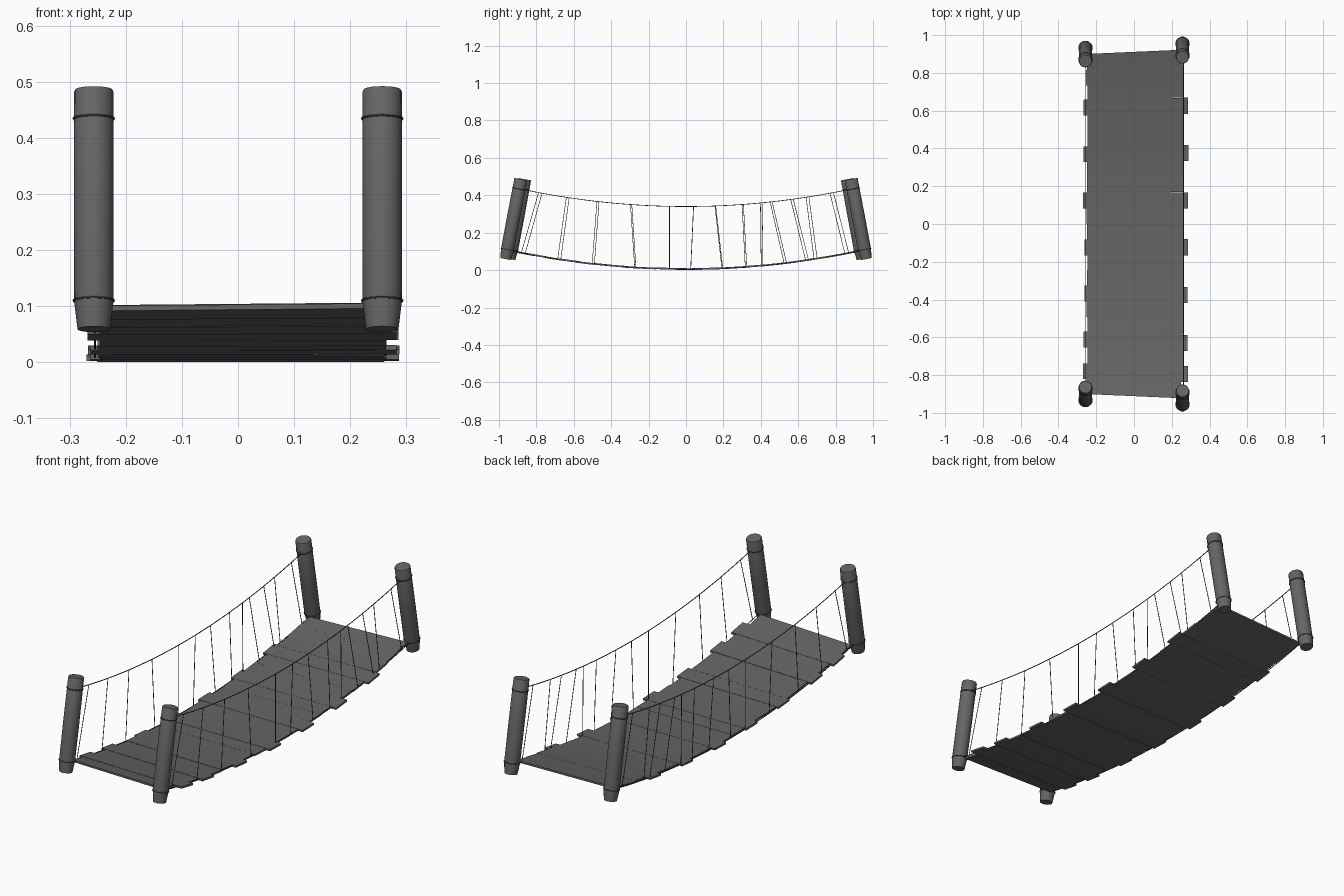
import bpy, bmesh, math, random
from mathutils import Vector

random.seed(4)
if "Cube" in bpy.data.objects:
    bpy.data.objects.remove(bpy.data.objects["Cube"])


def material(name, grey):
    mat = bpy.data.materials.new(name)
    mat.use_nodes = True
    colour = (grey, grey, grey, 1)
    mat.diffuse_color = colour
    mat.node_tree.nodes["Principled BSDF"].inputs["Base Color"].default_value = colour
    return mat


WOOD = material("grey wood", 0.13)
ROPE = material("dark rope", 0.06)


def finish(name, bm, mat, smooth=False):
    bmesh.ops.recalc_face_normals(bm, faces=bm.faces)
    mesh = bpy.data.meshes.new(name)
    bm.to_mesh(mesh)
    bm.free()
    mesh.materials.append(mat)
    obj = bpy.data.objects.new(name, mesh)
    bpy.context.collection.objects.link(obj)
    if smooth:
        bpy.ops.object.select_all(action='DESELECT')
        obj.select_set(True)
        bpy.context.view_layer.objects.active = obj
        bpy.ops.object.shade_smooth_by_angle(angle=math.radians(35))
    return obj


def lathe(bm, base, axis, profile, sides, closed=False):
    """Sweep (radius, distance along axis) pairs around an axis."""
    turn = axis.to_track_quat('Z', 'Y')
    rings = []
    for r, h in profile:
        rings.append([bm.verts.new(base + turn @ Vector((
            r * math.cos(math.tau * i / sides), r * math.sin(math.tau * i / sides), h)))
            for i in range(sides)])
    pairs = list(zip(rings, rings[1:]))
    if closed:
        pairs.append((rings[-1], rings[0]))
    else:
        bm.faces.new(rings[0])
        bm.faces.new(rings[-1])
    for a, b in pairs:
        for i in range(sides):
            j = (i + 1) % sides
            bm.faces.new((a[i], a[j], b[j], b[i]))


def deck_z(y):
    return 0.006 + 0.112 * y * y


def rail_z(y):
    return 0.34 + 0.12 * y * y


def fan(x, y):
    """The bridge is slightly longer on its left side."""
    return y * (1 + 0.023 * (x + 0.25) / 0.5)


def rope(name, lines, radius):
    curve = bpy.data.curves.new(name, 'CURVE')
    curve.dimensions = '3D'
    curve.bevel_depth = radius
    curve.bevel_resolution = 1
    curve.use_fill_caps = True
    for points in lines:
        spline = curve.splines.new('POLY')
        spline.points.add(len(points) - 1)
        for p, co in zip(spline.points, points):
            p.co = (*co, 1)
    curve.materials.append(ROPE)
    bpy.context.collection.objects.link(bpy.data.objects.new(name, curve))


# Leaning posts with a tapered foot, bevelled top and two rope bindings
for side, x in (("right", -0.257), ("left", 0.257)):
    for end, s in (("front", -1), ("back", 1)):
        foot = Vector((x, fan(x, s * 0.942), 0.059))
        head = Vector((x, fan(x, s * 0.863), 0.486))
        axis = (head - foot).normalized()
        length = (head - foot).length
        bm = bmesh.new()
        lathe(bm, foot, axis, [(0.029, 0), (0.035, 0.05), (0.0355, length * 0.5),
                               (0.035, length - 0.004), (0.033, length)], 20)
        finish(f"{end}_{side}_post", bm, WOOD, True)
        bm = bmesh.new()
        for h in (0.052, 0.382):
            ring = [(0.0355 + 0.0025 * math.cos(math.tau * k / 6),
                     h + 0.0025 * math.sin(math.tau * k / 6)) for k in range(6)]
            lathe(bm, foot, axis, ring, 20, closed=True)
        finish(f"{end}_{side}_bindings", bm, ROPE, True)

# Deck of overlapping planks following the sag, every third one longer
COUNT = 22
PITCH = 1.8 / COUNT
bm = bmesh.new()
for i in range(COUNT):
    y = -0.9 + PITCH * (i + 0.5)
    lo, hi = -0.249, 0.262
    if i in (0, COUNT - 1):
        hi = 0.252
    elif i % 3 == 0 or i == 1:
        lo, hi = -0.266, 0.286
    lo += random.uniform(-0.004, 0.004)
    hi += random.uniform(-0.004, 0.004)
    skew = random.uniform(-0.003, 0.003)
    lift = random.uniform(-0.001, 0.001)
    corners = []
    for dz in (-0.0045, 0.0045):
        for x, e in ((lo, -1), (hi, -1), (hi, 1), (lo, 1)):
            yy = fan(x, y + e * (PITCH / 2 + 0.001)) + skew * (1 if x > 0 else -1)
            corners.append(bm.verts.new((x, yy, deck_z(yy) + lift + dz)))
    a, b = corners[:4], corners[4:]
    bm.faces.new(a)
    bm.faces.new(b)
    for k in range(4):
        bm.faces.new((a[k], a[k - 1], b[k - 1], b[k]))
finish("deck_planks", bm, WOOD)

# Ropes on each side: hand rail, deck edge rope and hangers (top y, bottom y)
HANGERS = [(-0.77, -0.86), (-0.625, -0.67), (-0.465, -0.49), (-0.29, -0.268),
           (-0.087, -0.087), (0.04, 0.025), (0.155, 0.192), (0.30, 0.317),
           (0.398, 0.402), (0.45, 0.525), (0.56, 0.64), (0.642, 0.685), (0.77, 0.85)]
for side, x in (("right", -0.255), ("left", 0.262)):
    ys = [fan(x, -0.86 + 1.72 * i / 32) for i in range(33)]
    rope(f"{side}_hand_rail", [[(x, y, rail_z(y)) for y in ys]], 0.002)
    ys = [fan(x, -0.91 + 1.82 * i / 32) for i in range(33)]
    rope(f"{side}_deck_rope", [[(x, y, deck_z(y)) for y in ys]], 0.002)
    lines = []
    for top, bottom in HANGERS:
        t, b = fan(x, top), fan(x, bottom)
        lines.append([(x, t, rail_z(t)), (x, b, deck_z(b))])
    rope(f"{side}_hangers", lines, 0.0017)
